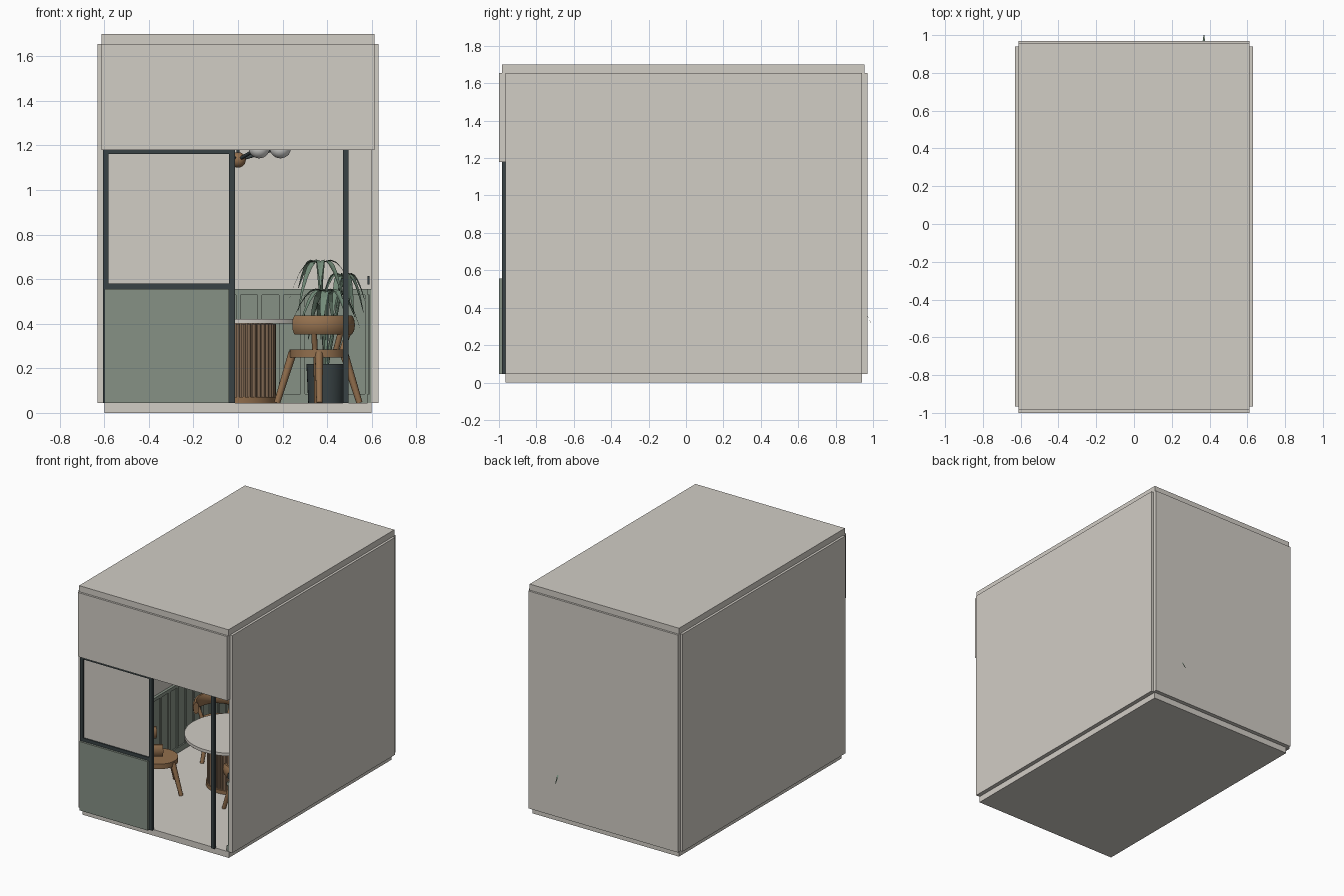
import bpy, bmesh, math
from math import sin, cos, pi
from mathutils import Vector, Matrix

if "Cube" in bpy.data.objects:
    bpy.data.objects.remove(bpy.data.objects["Cube"])


def material(name, rgb):
    m = bpy.data.materials.new(name)
    m.use_nodes = True
    m.diffuse_color = (*rgb, 1)
    m.node_tree.nodes["Principled BSDF"].inputs["Base Color"].default_value = (*rgb, 1)
    return m


PLASTER = material("warm plaster", (0.64, 0.61, 0.56))
GREEN = material("sage paint", (0.24, 0.285, 0.235))
DARK = material("dark metal", (0.04, 0.055, 0.058))
WOOD = material("brown wood", (0.29, 0.16, 0.075))
SLAT = material("light wood", (0.36, 0.23, 0.14))
LEAF = material("leaf green", (0.17, 0.26, 0.19))
GLASS = material("globe white", (0.7, 0.7, 0.68))


def finish(bm, name, mat, smooth=False):
    bmesh.ops.recalc_face_normals(bm, faces=bm.faces)
    me = bpy.data.meshes.new(name)
    bm.to_mesh(me)
    bm.free()
    me.materials.append(mat)
    ob = bpy.data.objects.new(name, me)
    bpy.context.collection.objects.link(ob)
    if smooth:
        bpy.ops.object.select_all(action="DESELECT")
        ob.select_set(True)
        bpy.context.view_layer.objects.active = ob
        bpy.ops.object.shade_smooth_by_angle(angle=math.radians(40))
    return ob


def add_box(bm, x, y, z):
    size = Vector((x[1] - x[0], y[1] - y[0], z[1] - z[0]))
    mid = Vector((x[0] + x[1], y[0] + y[1], z[0] + z[1])) / 2
    bmesh.ops.create_cube(bm, size=1, matrix=Matrix.Translation(mid) @ Matrix.Diagonal((*size, 1)))


def box(name, mat, x, y, z):
    bm = bmesh.new()
    add_box(bm, x, y, z)
    return finish(bm, name, mat)


def add_rod(bm, a, b, r1, r2, sides=12):
    a, b = Vector(a), Vector(b)
    d = b - a
    turn = d.to_track_quat("Z", "Y").to_matrix().to_4x4()
    bmesh.ops.create_cone(bm, cap_ends=True, segments=sides, radius1=r1, radius2=r2,
                          depth=d.length, matrix=Matrix.Translation((a + b) / 2) @ turn)


def rod(name, mat, a, b, r1, r2=None, sides=12):
    bm = bmesh.new()
    add_rod(bm, a, b, r1, r2 or r1, sides)
    return finish(bm, name, mat, True)


def ball(name, mat, p, r):
    bm = bmesh.new()
    bmesh.ops.create_uvsphere(bm, u_segments=24, v_segments=14, radius=r, matrix=Matrix.Translation(p))
    return finish(bm, name, mat, True)


# Room shell
FLOOR, TOP = 0.045, 1.655
box("floor", PLASTER, (-0.6, 0.6), (-0.965, 0.94), (0, FLOOR))
box("roof", PLASTER, (-0.612, 0.612), (-0.985, 0.955), (TOP, 1.7))
box("back_wall", PLASTER, (-0.612, 0.612), (0.94, 0.97), (FLOOR, TOP))
for side, name in ((-1, "right_wall"), (1, "left_wall")):
    box(name, PLASTER, sorted((side * 0.6, side * 0.63)), (-0.965, 0.94), (FLOOR, TOP))
box("front_fascia", PLASTER, (-0.612, 0.612), (-1.0, -0.965), (1.18, TOP))

# Shopfront panel, window and frame
box("front_panel", GREEN, (-0.6, -0.04), (-1.0, -0.968), (FLOOR, 0.555))
box("window_pane", PLASTER, (-0.59, -0.03), (-0.976, -0.97), (0.56, 1.18))
for name, x in (("window_post", (-0.605, -0.58)), ("door_post", (-0.04, -0.014)), ("outer_post", (0.47, 0.495))):
    box(name, DARK, x, (-0.985, -0.965), (FLOOR, 1.18))
box("window_sill", DARK, (-0.6, -0.03), (-0.985, -0.965), (0.555, 0.58))
box("window_head", DARK, (-0.6, -0.03), (-0.985, -0.965), (1.162, 1.18))
box("door_handle", DARK, (0.58, 0.59), (-0.95, -0.93), (0.575, 0.615))

# Panelled wainscot on the three inner walls
bm = bmesh.new()
RAIL = ((0.04, 0.0, FLOOR), (0.025, 0.0, 0.53))
add_box(bm, (-0.6, 0.6), (0.93, 0.94), (FLOOR, 0.54))
for z in ((FLOOR, 0.085), (0.53, 0.555)):
    add_box(bm, (-0.6, 0.6), (0.918, 0.94), z)
for i in range(13):
    x = -0.58 + i * 0.0967
    add_box(bm, (x - 0.01, x + 0.01), (0.922, 0.935), (0.06, 0.54))
for s in (-1, 1):
    add_box(bm, sorted((s * 0.59, s * 0.6)), (-0.96, 0.93), (FLOOR, 0.54))
    for z in ((FLOOR, 0.085), (0.53, 0.555)):
        add_box(bm, sorted((s * 0.58, s * 0.6)), (-0.96, 0.93), z)
    for i in range(20):
        y = -0.94 + i * 0.097
        add_box(bm, sorted((s * 0.583, s * 0.595)), (y - 0.01, y + 0.01), (0.06, 0.54))
finish(bm, "wainscot", GREEN)

# Round table on a fluted drum
TY = -0.07
rod("table_top", PLASTER, (0, TY, 0.4), (0, TY, 0.422), 0.32, sides=64)
rod("table_core", SLAT, (0, TY, FLOOR), (0, TY, 0.4), 0.155, sides=48)
rod("table_base", WOOD, (0, TY, FLOOR), (0, TY, 0.072), 0.175, sides=48)
bm = bmesh.new()
for i in range(40):
    a = i * pi / 20
    p = (0.16 * cos(a), TY + 0.16 * sin(a))
    add_rod(bm, (*p, 0.07), (*p, 0.398), 0.0095, 0.0095, 8)
finish(bm, "table_flutes", SLAT, True)


# Chairs around the table, each with its back away from the table
def chair(label, cx, cy):
    face = math.atan2(cy - TY, cx)

    def at(r, a, z):
        return (cx + r * cos(face + a), cy + r * sin(face + a), z)

    rod(label + "_seat", WOOD, (cx, cy, 0.248), (cx, cy, 0.285), 0.128, sides=36)
    bm = bmesh.new()
    for k in range(4):
        a = pi / 4 + k * pi / 2
        add_rod(bm, at(0.185, a, FLOOR), at(0.115, a, 0.27), 0.014, 0.019, 10)
    for a in (-0.95, 0, 0.95):
        add_rod(bm, at(0.105, a, 0.27), at(0.145, a, 0.38), 0.013, 0.013, 10)
    finish(bm, label + "_legs", WOOD, True)
    # Curved backrest swept from a rounded section
    bm = bmesh.new()
    ring = []
    for k in range(10):
        t = k * pi / 5
        ring.append(bm.verts.new(at(0.145 + 0.02 * cos(t), -1.6, 0.395 + 0.045 * sin(t))))
    section = bm.faces.new(ring)
    bmesh.ops.spin(bm, geom=[section] + section.edges[:] + ring, cent=(cx, cy, 0), axis=(0, 0, 1),
                   angle=3.2, steps=24, use_duplicate=False)
    finish(bm, label + "_backrest", WOOD, True)


for sx, xn in ((-1, "right"), (1, "left")):
    for sy, yn in ((-1, "front"), (1, "back")):
        chair(f"{yn}_{xn}_chair", sx * 0.36, TY + sy * 0.34)

# Potted plant
PX, PY = 0.395, 0.76
rod("planter", DARK, (PX, PY, FLOOR), (PX, PY, 0.22), 0.08, 0.088, 32)


def add_leaf(bm, base, a, reach, rise, drop, width):
    out, across = Vector((cos(a), sin(a), 0)), Vector((-sin(a), cos(a), 0))
    rows = []
    for k in range(7):
        t = k / 6
        mid = Vector(base) + out * reach * t + Vector((0, 0, rise * t - (rise + drop) * t * t))
        w = width * (0.15 + sin(pi * t ** 0.8)) * (1 - t * 0.3)
        fold = Vector((0, 0, w * 0.3))
        rows.append([bm.verts.new(mid + across * w + fold), bm.verts.new(mid), bm.verts.new(mid - across * w + fold)])
    for p, q in zip(rows, rows[1:]):
        for j in (0, 1):
            bm.faces.new((p[j], p[j + 1], q[j + 1], q[j]))


crowns = (((0.37, 0.74, 0.66), 0.14), ((0.47, 0.77, 0.6), 0.105), ((0.4, 0.75, 0.53), 0.15))
bm, stems = bmesh.new(), bmesh.new()
for n, (p, reach) in enumerate(crowns):
    add_rod(stems, (PX, PY, 0.2), p, 0.01, 0.006, 8)
    for k in range(8):
        add_leaf(bm, p, k * pi / 4 + n * 0.3, reach, 0.15, 0.1 + 0.05 * (k % 3), 0.018)
add_leaf(bm, (0.37, 0.77, 0.48), pi / 2, 0.23, 0.1, 0.18, 0.018)
finish(bm, "plant_leaves", LEAF)
finish(stems, "plant_stems", LEAF, True)

# Hanging lamp with a ring of globes
rod("lamp_canopy", DARK, (0, TY, 1.63), (0, TY, TOP), 0.05, sides=24)
rod("lamp_rod", DARK, (0, TY, 1.14), (0, TY, 1.64), 0.007)
ball("lamp_hub", WOOD, (0, TY, 1.135), 0.035)
for i in range(6):
    a = i * pi / 3
    tip = (0.19 * cos(a), TY + 0.19 * sin(a), 1.19)
    rod(f"lamp_arm_{i + 1}", DARK, (0, TY, 1.135), tip, 0.008)
    ball(f"lamp_globe_{i + 1}", GLASS, tip, 0.048)
